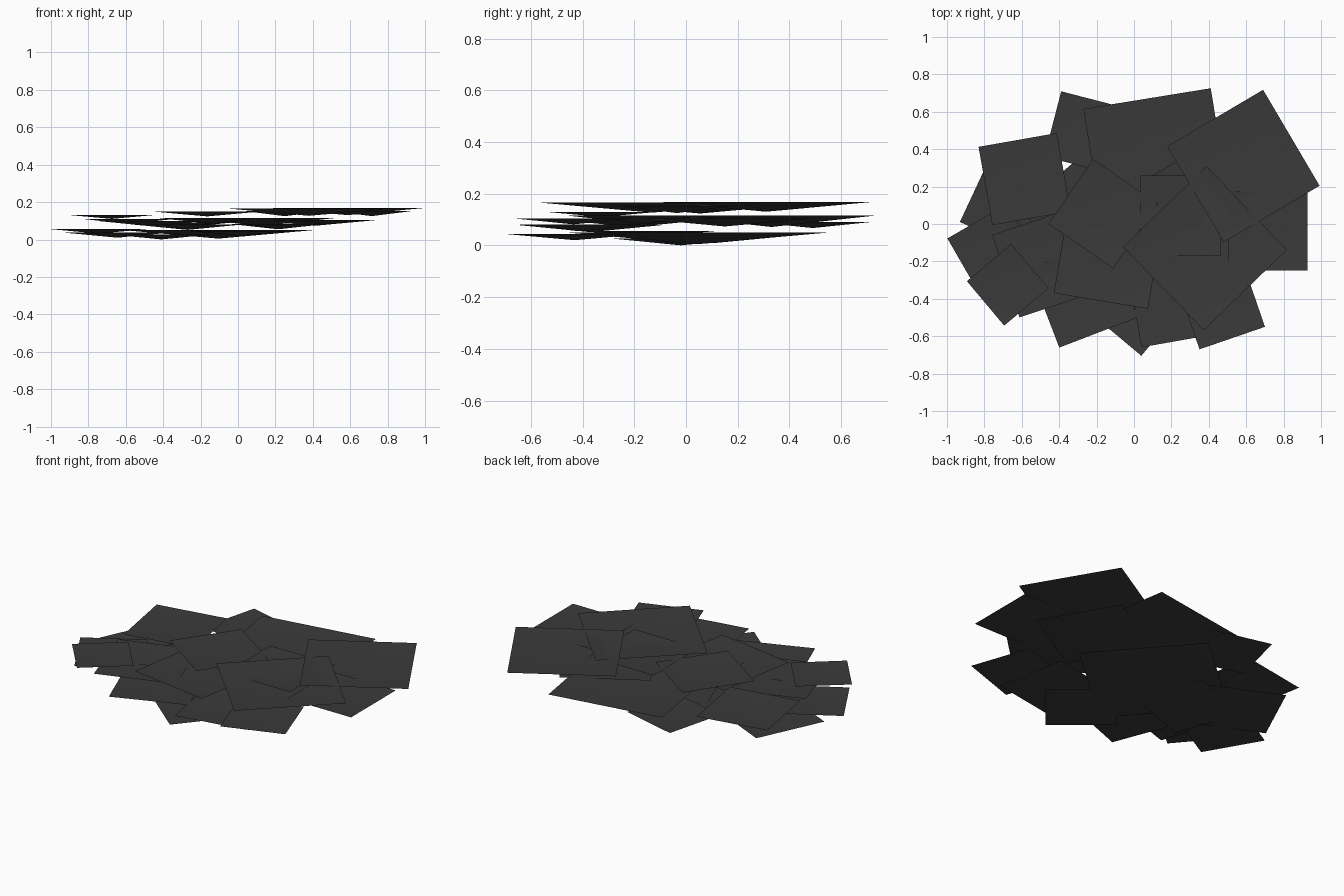
import bpy
import bmesh
from math import radians, cos, sin, pi, sqrt

cube = bpy.data.objects.get("Cube")
if cube:
    bpy.data.objects.remove(cube, do_unlink=True)

# One dark charcoal colour
charcoal = bpy.data.materials.new("charcoal")
charcoal.use_nodes = True
COLOUR = (0.042, 0.042, 0.042, 1)
charcoal.diffuse_color = COLOUR
bsdf = charcoal.node_tree.nodes["Principled BSDF"]
bsdf.inputs["Base Color"].default_value = COLOUR
bsdf.inputs["Roughness"].default_value = 0.9

DISH = 0.063  # sag of each sheet relative to its side


def sheet(name, x, y, rim, side, turn):
    """Square sheet, its middle sagging below the level rim."""
    bm = bmesh.new()
    r = side / sqrt(2)
    corners = []
    for i in range(4):
        a = radians(turn) + pi / 4 + i * pi / 2
        corners.append(bm.verts.new((r * cos(a), r * sin(a), 0)))
    middle = bm.verts.new((0, 0, -min(DISH * side, rim)))
    for i in range(4):
        bm.faces.new((corners[i], corners[(i + 1) % 4], middle)).smooth = True
    mesh = bpy.data.meshes.new(name)
    bm.to_mesh(mesh)
    bm.free()
    mesh.materials.append(charcoal)
    ob = bpy.data.objects.new(name, mesh)
    ob.location = (x, y, rim)
    bpy.context.collection.objects.link(ob)


# Bottom layer
sheet("base_sheet_centre", -.105, .045, .05, .716, -49)
sheet("base_sheet_low", -.41, -.02, .027, .42, 20)
sheet("base_sheet_left", -.645, .115, .037, .43, -25)
sheet("base_sheet_far_left", -.745, -.145, .055, .37, 30)
sheet("base_sheet_front", .015, -.43, .045, .39, 50)

# Middle layer
sheet("middle_sheet_front_left", -.27, -.37, .08, .45, 21)
sheet("middle_sheet_front", .215, -.41, .082, .43, 10)
sheet("middle_sheet_front_right", .465, -.435, .105, .37, 19)
sheet("middle_sheet_back_left", -.26, .49, .09, .36, -14.5)
sheet("middle_sheet_left", -.465, -.205, .1, .465, 18.5)
sheet("middle_sheet_far_left", -.585, .24, .11, .425, 10)
sheet("middle_sheet_centre", -.135, -.16, .115, .51, -9.5)
sheet("middle_sheet_back", .125, .33, .115, .69, 9.2)
sheet("middle_sheet_right", .41, .15, .105, .5, 30)

# Top layer
sheet("top_sheet_small", -.675, -.325, .13, .31, 40)
sheet("top_sheet_left", -.165, .055, .15, .42, -34.5)
sheet("top_sheet_inner", .25, .045, .152, .43, 0)
sheet("top_sheet_far_right", .715, -.035, .152, .425, 0)
sheet("top_sheet_front", .38, -.13, .166, .62, 44)
sheet("top_sheet_right", .585, .31, .168, .595, 30.5)
